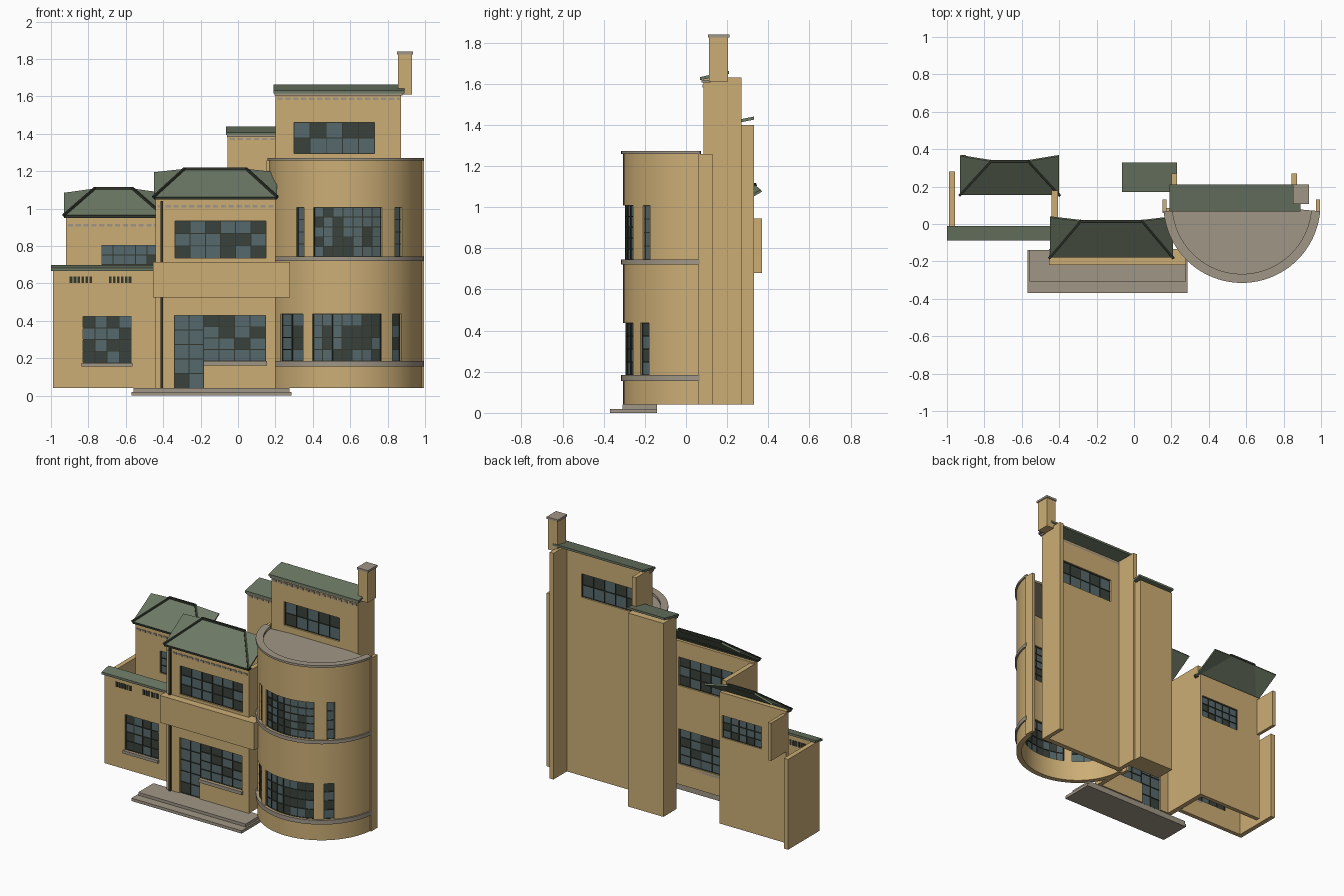
import bpy, bmesh, math, random
from mathutils import Vector

rng = random.Random(4)
if "Cube" in bpy.data.objects:
    bpy.data.objects.remove(bpy.data.objects["Cube"], do_unlink=True)


def material(name, *rgb):
    lin = [((c / 255 + 0.055) / 1.055) ** 2.4 for c in rgb] + [1]
    m = bpy.data.materials.new(name)
    m.use_nodes = True
    m.diffuse_color = lin
    b = m.node_tree.nodes["Principled BSDF"]
    b.inputs["Base Color"].default_value = lin
    b.inputs["Roughness"].default_value = 0.8
    return m


WALL = material("sand render", 204, 174, 118)
ROOF = material("green roof", 108, 120, 100)
TRIM = material("dark trim", 50, 55, 46)
STONE = material("grey stone", 160, 150, 134)
GLASS = material("blue grey glass", 86, 105, 108)
SHADE = material("dark glass", 58, 66, 60)

# Drum axis; a drum point is given by angle, radius and height
CX, CY, HALF = 0.577, 0.105, math.radians(85)


def flat(u, d, z):
    return (u, d, z)


def bent(a, r, z):
    return (CX + r * math.sin(a), CY - r * math.cos(a), z)


def tilted(y0, slope):
    return lambda u, d, z: (u, d, z + slope * (d - y0))


def finish(name, bm, mats, smooth=False):
    bmesh.ops.recalc_face_normals(bm, faces=bm.faces)
    me = bpy.data.meshes.new(name)
    bm.to_mesh(me)
    bm.free()
    for m in mats:
        me.materials.append(m)
    ob = bpy.data.objects.new(name, me)
    bpy.context.collection.objects.link(ob)
    if smooth:
        bpy.ops.object.select_all(action="DESELECT")
        ob.select_set(True)
        bpy.context.view_layer.objects.active = ob
        bpy.ops.object.shade_smooth_by_angle(angle=math.radians(30))
    return ob


def solid(name, us, zs, d0, d1, mats, keep=lambda i, j: True, pick=lambda: 0, place=flat):
    """Thick sheet on a grid of u by z, leaving out the cells that keep() rejects."""
    bm, cache = bmesh.new(), {}
    nu, nz = len(us) - 1, len(zs) - 1

    def v(i, j, d):
        if (i, j, d) not in cache:
            cache[i, j, d] = bm.verts.new(place(us[i], d, zs[j]))
        return cache[i, j, d]

    def solid_at(i, j):
        return 0 <= i < nu and 0 <= j < nz and keep(i, j)

    for i in range(nu):
        for j in range(nz):
            if not solid_at(i, j):
                continue
            ring = [(i, j), (i + 1, j), (i + 1, j + 1), (i, j + 1)]
            beside = [(i, j - 1), (i + 1, j), (i, j + 1), (i - 1, j)]
            faces = [[v(*c, d) for c in ring] for d in (d0, d1)]
            for k in range(4):
                if not solid_at(*beside[k]):
                    p, q = ring[k], ring[(k + 1) % 4]
                    faces.append([v(*p, d0), v(*q, d0), v(*q, d1), v(*p, d1)])
            index = pick()
            for f in faces:
                bm.faces.new(f).material_index = index
    return finish(name, bm, mats, place is bent)


def box(name, x0, x1, y0, y1, z0, z1, mat=WALL, place=flat):
    return solid(name, [x0, x1], [z0, z1], y0, y1, [mat], place=place)


def arc(name, r0, r1, z0, z1, mat):
    return solid(name, [HALF * k / 24 for k in range(-24, 25)], [z0, z1], r0, r1, [mat], place=bent)


def window(name, hole, cols, rows, d, place=flat, bar=0.005):
    """Dark glazing bars with separate panes set between them."""
    u0, u1, z0, z1 = hole
    bar_u = bar / 0.4 if place is bent else bar

    def lines(a, b, n, t):
        step = (b - a) / n
        out = [a]
        for k in range(n):
            out += [a + k * step + t / 2, a + (k + 1) * step - t / 2]
        return out + [b]
    us, zs = lines(u0, u1, cols, bar_u), lines(z0, z1, rows, bar)
    pane = lambda i, j: i % 2 == 1 and j % 2 == 1
    solid(name + "_bars", us, zs, d - 0.008, d + 0.008, [TRIM], lambda i, j: not pane(i, j), place=place)
    solid(name + "_glass", us, zs, d - 0.003, d + 0.003, [GLASS, SHADE], pane,
          lambda: int(rng.random() < 0.3), place)


def wall(name, x0, x1, d0, d1, z0, z1, holes, place=flat):
    """Wall with openings, each opening being (hole, columns, rows)."""
    us, zs = {x0, x1}, {z0, z1}
    if place is bent:
        us |= {x0 + (x1 - x0) * k / 40 for k in range(41)}
    for h, c, r in holes:
        us |= {h[0], h[1]}
        zs |= {h[2], h[3]}
    us, zs = sorted(us), sorted(zs)

    def keep(i, j):
        u, z = (us[i] + us[i + 1]) / 2, (zs[j] + zs[j + 1]) / 2
        return not any(h[0] < u < h[1] and h[2] < z < h[3] for h, c, r in holes)
    solid(name, us, zs, d0, d1, [WALL], keep, place=place)
    for n, (h, c, r) in enumerate(holes):
        window(f"{name}_window_{n + 1}", h, c, r, (d0 + d1) / 2, place)


def dentils(name, x0, x1, y, z):
    n = int((x1 - x0) / 0.014)
    us = [x0 + (x1 - x0) * k / n for k in range(n + 1)]
    solid(name, us, [z, z + 0.013], y - 0.006, y, [STONE], lambda i, j: i % 3 != 2)


def beam(name, p, q, w):
    """Ridge strip between two points."""
    p, q = Vector(p), Vector(q)
    bm = bmesh.new()
    bmesh.ops.create_cube(bm, size=1)
    ob = finish(name, bm, [TRIM])
    ob.scale = (w, w, (q - p).length + w * 0.6)
    ob.rotation_euler = (q - p).to_track_quat("Z", "Y").to_euler()
    ob.location = (p + q) / 2


def hip_roof(name, x0, x1, r0, r1, yf, yr, yb, ze, zb, zr):
    pts = [(x0, yf, ze), (x1, yf, ze), (r1, yr, zr), (r0, yr, zr), (x0, yb, zb), (x1, yb, zb)]
    bm = bmesh.new()
    v = [bm.verts.new(p) for p in pts]
    for f in ((0, 1, 2, 3), (0, 3, 4), (1, 5, 2)):
        bm.faces.new([v[k] for k in f])
    ob = finish(name, bm, [ROOF])
    ob.modifiers.new("thickness", "SOLIDIFY").thickness = 0.012
    for n, (a, b) in enumerate(((0, 3), (3, 2), (2, 1))):
        beam(f"{name}_ridge_{n + 1}", pts[a], pts[b], 0.014)
    box(name + "_eave", x0, x1, yf, yf + 0.03, ze - 0.014, ze - 0.002, TRIM)


# Entrance steps
box("lower_step", -0.57, 0.287, -0.37, -0.14, 0.0, 0.02, STONE)
box("upper_step", -0.56, 0.275, -0.308, -0.14, 0.02, 0.04, STONE)

# Low wing
wall("wing_front", -0.99, -0.43, -0.07, -0.04, 0.04, 0.675, [((-0.83, -0.57, 0.175, 0.425), 4, 4)])
box("wing_sill", -0.838, -0.565, -0.085, -0.04, 0.155, 0.175, STONE)
box("wing_side", -0.99, -0.957, -0.04, 0.28, 0.04, 0.675)
box("wing_roof", -1.0, -0.44, -0.087, -0.01, 0.668, 0.684, ROOF, tilted(-0.087, 0.2))
for n, x in enumerate((-0.9, -0.69)):
    us = [x + 0.12 * k / 17 for k in range(18)]
    solid(f"wing_vent_{n + 1}", us, [0.602, 0.637], -0.074, -0.036, [TRIM], lambda i, j: i % 3 != 2)

# Upper block behind the wing
wall("rear_block_wall", -0.92, -0.406, 0.175, 0.205, 0.04, 0.965, [((-0.73, -0.425, 0.65, 0.805), 5, 3)])
box("rear_block_fin", -0.92, -0.897, 0.205, 0.37, 0.68, 0.945)
dentils("rear_block_dentils", -0.91, -0.42, 0.175, 0.905)
hip_roof("rear_block_roof", -0.93, -0.40, -0.765, -0.565, 0.155, 0.335, 0.363, 0.965, 1.085, 1.108)

# Main block with door, balcony band and hipped roof
wall("main_front", -0.44, 0.2, -0.165, -0.13, 0.04, 1.05,
     [((-0.34, -0.185, 0.04, 0.43), 2, 5), ((-0.185, 0.148, 0.185, 0.43), 4, 4),
      ((-0.337, 0.15, 0.735, 0.935), 6, 3)])
box("main_sill", -0.185, 0.155, -0.18, -0.13, 0.162, 0.185, STONE)
box("main_left_side", -0.44, -0.406, -0.13, 0.18, 0.04, 1.04)
box("main_right_side", 0.17, 0.2, -0.13, 0.085, 0.04, 1.04)
box("balcony_band", -0.455, 0.278, -0.218, -0.135, 0.525, 0.715)
for n, (z0, z1) in enumerate(((0.04, 0.525), (0.715, 1.04))):
    box(f"drain_pipe_{n + 1}", -0.415, -0.402, -0.178, -0.163, z0, z1, TRIM)
dentils("main_dentils", -0.43, 0.19, -0.165, 1.007)
hip_roof("main_roof", -0.45, 0.208, -0.285, 0.043, -0.18, 0.015, 0.035, 1.063, 1.195, 1.213)

# Round drum
def angles(x0, x1):
    return [math.asin((x - CX) / 0.41) for x in (x0, x1)]


low, high = (0.185, 0.437), (0.745, 1.007)
wall("drum_wall", -HALF, HALF, 0.41, 0.375, 0.04, 1.26, [
    ((*angles(0.228, 0.348), *low), 2, 4), ((*angles(0.398, 0.768), *low), 7, 4),
    ((*angles(0.825, 0.873), *low), 1, 4), ((*angles(0.312, 0.352), *high), 1, 4),
    ((*angles(0.403, 0.77), *high), 7, 5), ((*angles(0.84, 0.877), *high), 1, 4)], bent)
arc("drum_lower_ledge", 0.405, 0.42, 0.155, 0.185, STONE)
arc("drum_upper_ledge", 0.405, 0.42, 0.72, 0.745, STONE)
arc("drum_coping", 0.372, 0.42, 1.257, 1.272, STONE)
arc("drum_flat_roof", 0.01, 0.376, 1.235, 1.25, STONE)
for side, x in (("right", 0.152), ("left", 0.972)):
    box(f"drum_{side}_pier", x, x + 0.022, 0.06, 0.13, 0.04, 1.257)

# Tall tower behind the drum
wall("tower_wall", 0.2, 0.872, 0.085, 0.12, 0.04, 1.625, [((0.3, 0.73, 1.295, 1.46), 5, 2)])
for side, x in (("right", 0.2), ("left", 0.842)):
    box(f"tower_{side}_fin", x, x + 0.03, 0.12, 0.27, 0.04, 1.63)
dentils("tower_dentils", 0.21, 0.865, 0.085, 1.582)
box("tower_soffit", 0.195, 0.88, 0.075, 0.12, 1.605, 1.617, STONE)
box("tower_roof", 0.19, 0.89, 0.068, 0.21, 1.617, 1.632, ROOF, tilted(0.068, 0.22))

# Stair block
box("stair_block", -0.055, 0.22, 0.185, 0.33, 0.04, 1.4)
dentils("stair_dentils", -0.045, 0.2, 0.185, 1.366)
box("stair_soffit", -0.06, 0.225, 0.176, 0.2, 1.383, 1.393, STONE)
box("stair_roof", -0.065, 0.23, 0.17, 0.33, 1.393, 1.408, ROOF, tilted(0.17, 0.2))

# Chimney
box("chimney_stack", 0.856, 0.93, 0.112, 0.205, 1.61, 1.828)
box("chimney_cap", 0.85, 0.936, 0.106, 0.211, 1.825, 1.84, STONE)
